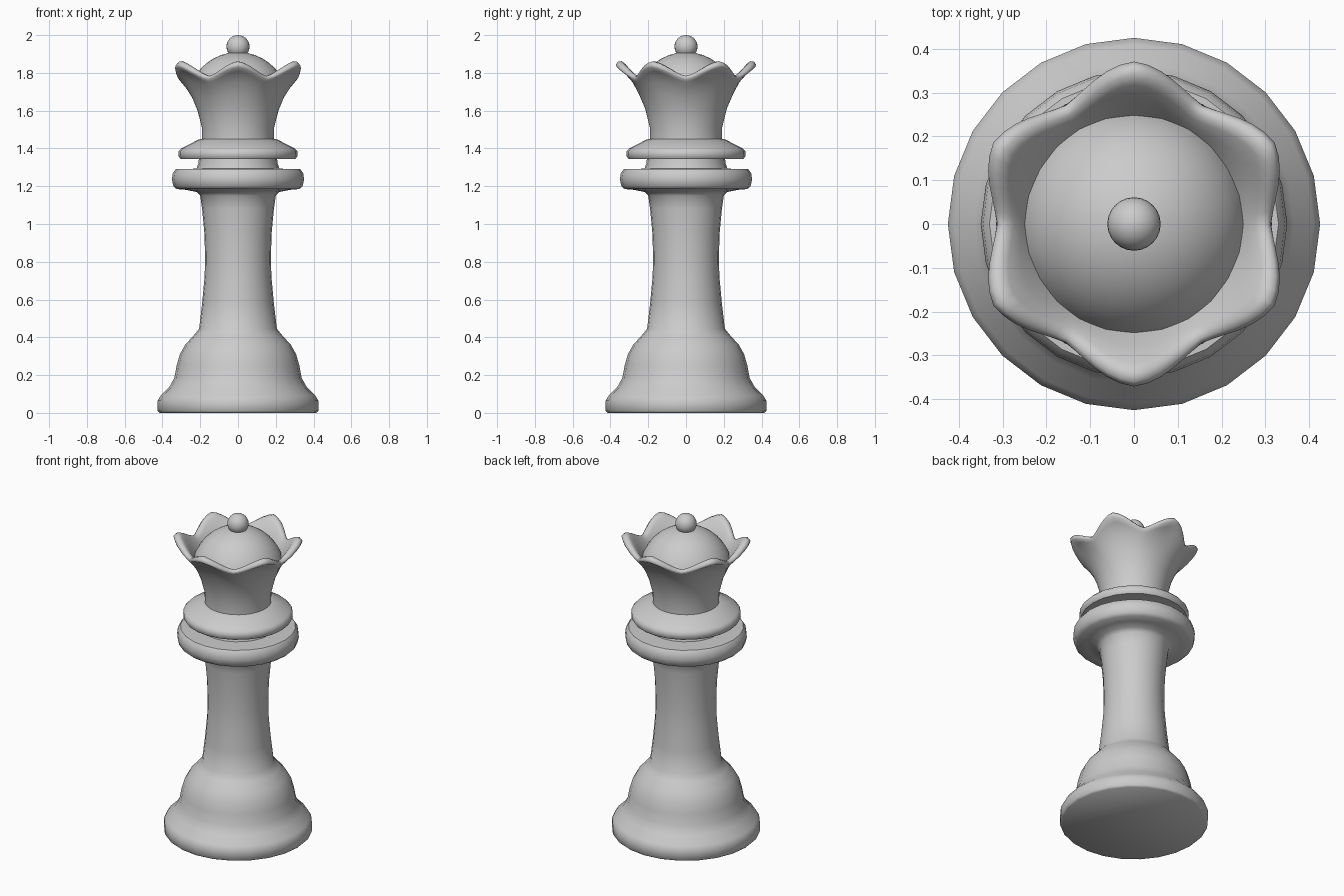
import bpy, bmesh, math

if "Cube" in bpy.data.objects:
    bpy.data.objects.remove(bpy.data.objects["Cube"])

def finish(name, bm, angle=40):
    bmesh.ops.remove_doubles(bm, verts=bm.verts, dist=1e-5)
    bmesh.ops.recalc_face_normals(bm, faces=bm.faces)
    me = bpy.data.meshes.new(name)
    bm.to_mesh(me)
    bm.free()
    ob = bpy.data.objects.new(name, me)
    bpy.context.collection.objects.link(ob)
    bpy.ops.object.select_all(action='DESELECT')
    ob.select_set(True)
    bpy.context.view_layer.objects.active = ob
    bpy.ops.object.shade_smooth_by_angle(angle=math.radians(angle))
    return ob

def sweep(name, n, count, point, caps=True, angle=40):
    """Surface of n segments around z; point(i, a) gives (radius, z)."""
    bm = bmesh.new()
    rings = []
    for i in range(count):
        ring = []
        for j in range(n):
            a = 2 * math.pi * j / n
            r, z = point(i, a)
            ring.append(bm.verts.new((r * math.cos(a), r * math.sin(a), z)))
        rings.append(ring)
    for lo, hi in zip(rings, rings[1:]):
        for j in range(n):
            k = (j + 1) % n
            bm.faces.new((lo[j], lo[k], hi[k], hi[j]))
    if caps:
        bm.faces.new(rings[0][::-1])
        bm.faces.new(rings[-1])
    return finish(name, bm, angle)

def lathe(name, profile, n=24, angle=40):
    return sweep(name, n, len(profile), lambda i, a: profile[i], True, angle)

# Base, shaft and lower collar
lathe("base_and_shaft", [
    (0.415, 0.0), (0.425, 0.01), (0.425, 0.065), (0.41, 0.09), (0.365, 0.135),
    (0.337, 0.185), (0.325, 0.25), (0.308, 0.31), (0.28, 0.36), (0.235, 0.41),
    (0.206, 0.445), (0.19, 0.58), (0.177, 0.72), (0.174, 0.82), (0.178, 0.95),
    (0.19, 1.08), (0.20, 1.15), (0.22, 1.17), (0.27, 1.18)], angle=50)
lathe("lower_collar", [
    (0.24, 1.178), (0.325, 1.185), (0.342, 1.20), (0.35, 1.235),
    (0.345, 1.27), (0.33, 1.29), (0.22, 1.293)], angle=50)

# Neck and upper collar
lathe("neck", [(0.225, 1.28), (0.21, 1.32), (0.205, 1.36)])
lathe("upper_collar", [
    (0.20, 1.345), (0.305, 1.345), (0.315, 1.36), (0.314, 1.385), (0.30, 1.40),
    (0.25, 1.425), (0.215, 1.445), (0.18, 1.453)], angle=50)

# Crown: flared cup whose rim rises into six points, as (peak, valley) pairs
crown = [
    ((0.19, 1.44), (0.19, 1.44)), ((0.191, 1.51), (0.191, 1.51)),
    ((0.216, 1.61), (0.214, 1.60)), ((0.248, 1.685), (0.243, 1.67)),
    ((0.285, 1.755), (0.275, 1.72)), ((0.335, 1.81), (0.302, 1.752)),
    ((0.366, 1.83), (0.313, 1.766)), ((0.371, 1.845), (0.312, 1.777)),
    ((0.36, 1.86), (0.302, 1.784)), ((0.34, 1.862), (0.288, 1.782)),
    ((0.318, 1.845), (0.274, 1.771)), ((0.28, 1.79), (0.258, 1.75)),
    ((0.245, 1.735), (0.243, 1.725)), ((0.22, 1.68), (0.22, 1.68))]

def crown_point(i, a):
    c = math.cos(6 * (a - math.pi / 2))
    tri = 1 - math.acos(max(-1, min(1, c))) / math.pi
    w = 0.6 * (0.5 + 0.5 * c) + 0.4 * tri
    (pr, pz), (vr, vz) = crown[i]
    return vr + (pr - vr) * w, vz + (pz - vz) * w

sweep("crown", 72, len(crown), crown_point, True, 60)

# Dome and finial ball
H, R, TOP = 0.19, 0.267, 1.91
dome = []
for i in range(9):
    t = math.radians(75) * (1 - i / 8.2)
    dome.append((R * math.sin(t), TOP - R * (1 - math.cos(t))))
lathe("dome", dome, angle=50)

bm = bmesh.new()
bmesh.ops.create_uvsphere(bm, u_segments=24, v_segments=14, radius=0.061)
bmesh.ops.translate(bm, verts=bm.verts, vec=(0, 0, 1.939))
finish("finial", bm, 60)
